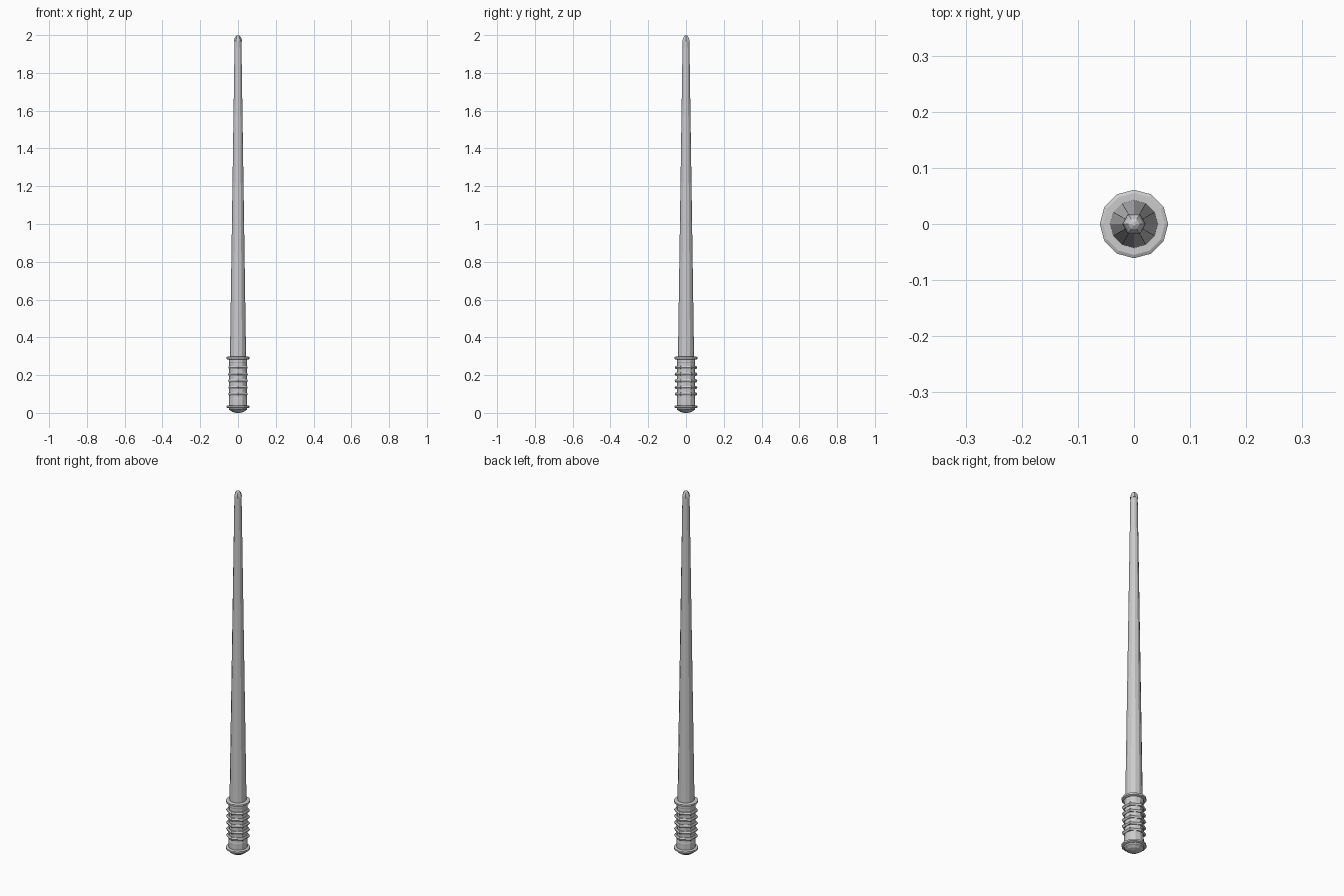
import bpy, bmesh, math

if "Cube" in bpy.data.objects:
    bpy.data.objects.remove(bpy.data.objects["Cube"])


def lathe(name, profile, sides, turn=0.0, sx=1.0):
    """Spin a list of (radius, height) into a closed faceted solid."""
    bm = bmesh.new()
    rings = []
    for r, z in profile:
        rings.append([bm.verts.new((sx * r * math.cos(turn + 2 * math.pi * i / sides),
                                    r * math.sin(turn + 2 * math.pi * i / sides), z))
                      for i in range(sides)])
    for a, b in zip(rings, rings[1:]):
        for i in range(sides):
            j = (i + 1) % sides
            bm.faces.new((a[i], a[j], b[j], b[i]))
    bm.faces.new(rings[0][::-1])
    bm.faces.new(rings[-1])
    mesh = bpy.data.meshes.new(name)
    bm.to_mesh(mesh)
    bm.free()
    ob = bpy.data.objects.new(name, mesh)
    bpy.context.collection.objects.link(ob)
    return ob


# Tapered shaft, twelve sides at the grip
shaft = lathe("shaft", [(0.043, 0.27), (0.018, 1.97)], 12)
# Six-sided rounded tip
lathe("tip", [(0.021, 1.965), (0.020, 1.975), (0.0165, 1.987), (0.010, 1.996), (0.003, 2.0)], 6)
# Grip core with collars at both ends
lathe("grip", [(0.048, 0.03), (0.048, 0.075), (0.0465, 0.08),
               (0.0465, 0.265), (0.048, 0.27), (0.048, 0.285)], 12)
lathe("guard", [(0.055, 0.283), (0.061, 0.286), (0.061, 0.295), (0.055, 0.298)], 12)
# Rounded pommel and its flange
lathe("pommel_flange", [(0.055, 0.025), (0.061, 0.028), (0.061, 0.037), (0.055, 0.04)], 12)
lathe("pommel", [(0.012, 0.0), (0.032, 0.006), (0.047, 0.017), (0.05, 0.03)], 12)

# Hexagonal grip ribs
for k in range(5):
    bpy.ops.mesh.primitive_torus_add(major_segments=6, minor_segments=6, major_radius=0.05,
                                     minor_radius=0.01, location=(0, 0, 0.1 + 0.035 * k),
                                     rotation=(0, 0, math.pi / 2))
    bpy.context.object.name = f"grip_rib_{k + 1}"
